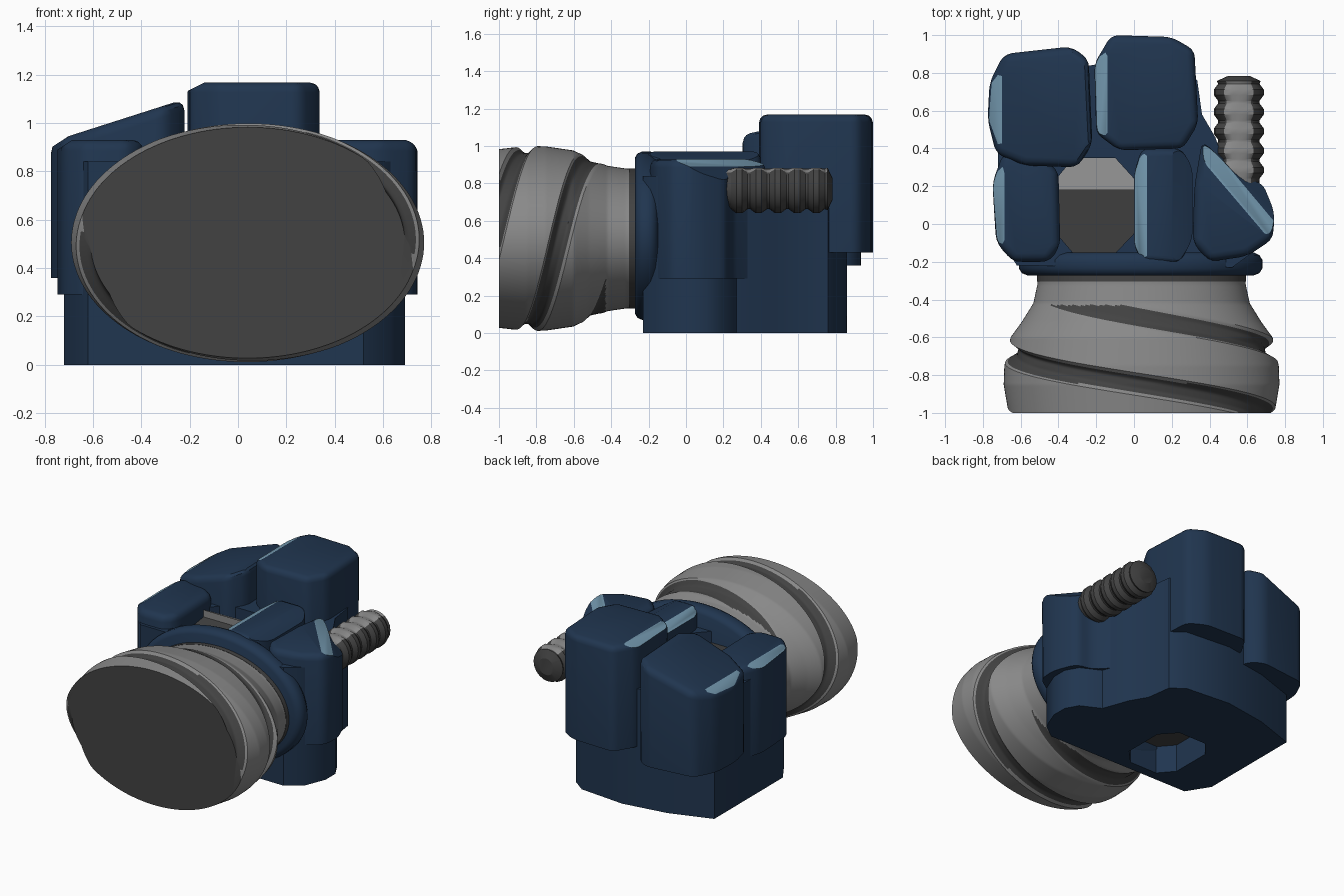
import bpy, bmesh, math
from mathutils import Vector

if "Cube" in bpy.data.objects:
    bpy.data.objects.remove(bpy.data.objects["Cube"])


def material(name, rgb):
    m = bpy.data.materials.new(name)
    m.diffuse_color = (*rgb, 1)
    m.use_nodes = True
    m.node_tree.nodes["Principled BSDF"].inputs["Base Color"].default_value = m.diffuse_color
    return m


BLUE = material("navy blue", (0.0145, 0.036, 0.079))
PALE = material("pale blue", (0.17, 0.31, 0.42))
GREY = material("mid grey", (0.25, 0.25, 0.25))
DARK = material("dark grey", (0.055, 0.055, 0.055))


def finish(bm, name, mats, angle=35):
    bmesh.ops.recalc_face_normals(bm, faces=bm.faces)
    me = bpy.data.meshes.new(name)
    bm.to_mesh(me)
    bm.free()
    for m in mats:
        me.materials.append(m)
    ob = bpy.data.objects.new(name, me)
    bpy.context.collection.objects.link(ob)
    bpy.ops.object.select_all(action='DESELECT')
    ob.select_set(True)
    bpy.context.view_layer.objects.active = ob
    bpy.ops.object.shade_smooth_by_angle(angle=math.radians(angle))
    return ob


def block(name, outline, z0, top, cuts, round_r=0.045):
    """Rounded prism; cuts are (point, normal, material index) planes."""
    bm = bmesh.new()
    lo = [bm.verts.new((x, y, z0)) for x, y in outline]
    hi = [bm.verts.new((x, y, top(x) if callable(top) else top)) for x, y in outline]
    bm.faces.new(lo)
    bm.faces.new(hi)
    n = len(outline)
    for i in range(n):
        j = (i + 1) % n
        bm.faces.new((lo[i], lo[j], hi[j], hi[i]))
    bmesh.ops.recalc_face_normals(bm, faces=bm.faces)
    low = set(lo)
    edges = [e for e in bm.edges if not (e.verts[0] in low and e.verts[1] in low)]
    bmesh.ops.bevel(bm, geom=edges, offset=round_r, segments=3, profile=0.5,
                    affect='EDGES', clamp_overlap=True)
    for p, nrm, mi in cuts:
        r = bmesh.ops.bisect_plane(bm, geom=bm.verts[:] + bm.edges[:] + bm.faces[:],
                                   plane_co=Vector(p), plane_no=Vector(nrm).normalized(),
                                   clear_outer=True)
        ce = [g for g in r['geom_cut'] if isinstance(g, bmesh.types.BMEdge)]
        for f in bmesh.ops.holes_fill(bm, edges=ce, sides=0)['faces']:
            f.material_index = mi
    return finish(bm, name, [BLUE, PALE], 30)


def lathe(name, rows, n, cx, cz, a, b, mats, radius=None, pick=None, angle=35, lead=0):
    """Elliptical turning around y; rows are (y, scale). With a lead the rows
    become a helix that is clipped to the span of the rows and welded."""
    bm = bmesh.new()
    y_min, y_max = min(r[0] for r in rows), max(r[0] for r in rows)
    if lead:
        step = abs(rows[1][0] - rows[0][0])
        rows = rows + [(y_max + step * (i + 1), 1) for i in range(round(lead / step))]
    rings = []
    for y, s in rows:
        ring = []
        for k in range(n + 1):
            t = 2 * math.pi * k / n          # 0 = top, increasing towards +x
            yy = min(y_max, max(y_min, y - lead * k / n))
            f = radius(yy, t, s) if radius else s
            ring.append(bm.verts.new((cx + a * f * math.sin(t), yy, cz + b * f * math.cos(t))))
        rings.append(ring)
    for r0, r1 in zip(rings, rings[1:]):
        for k in range(n):
            bm.faces.new((r0[k], r0[k + 1], r1[k + 1], r1[k]))
    bmesh.ops.remove_doubles(bm, verts=bm.verts, dist=0.0004)
    bmesh.ops.holes_fill(bm, edges=[e for e in bm.edges if e.is_boundary], sides=0)
    if pick:
        for f in bm.faces:
            f.material_index = pick(f)
    return finish(bm, name, mats, angle)


# Core body: tall prism with an octagonal opening through it
outer = [(-0.72, -0.06), (-0.62, -0.22), (0.52, -0.23), (0.63, -0.15), (0.69, 0.0),
         (0.69, 0.11), (0.64, 0.2), (0.5, 0.27), (0.43, 0.46), (0.36, 0.58),
         (0.335, 0.76), (0.24, 0.83), (-0.1, 0.86), (-0.42, 0.81), (-0.72, 0.71)]
hole = [(-0.41, -0.05), (-0.32, -0.155), (-0.1, -0.155), (0.0, -0.05),
        (0.0, 0.24), (-0.1, 0.35), (-0.32, 0.35), (-0.41, 0.24)]


def prism_with_hole(name, outer, hole, z0, z1):
    bm = bmesh.new()
    edges = []
    for loop in (outer, hole):
        vs = [bm.verts.new((x, y, z0)) for x, y in loop]
        edges += [bm.edges.new((vs[i], vs[(i + 1) % len(vs)])) for i in range(len(vs))]
    bmesh.ops.triangle_fill(bm, edges=edges, use_beauty=True)
    r = bmesh.ops.extrude_face_region(bm, geom=bm.faces[:], use_keep_orig=True)
    up = [g for g in r['geom'] if isinstance(g, bmesh.types.BMVert)]
    bmesh.ops.translate(bm, verts=up, vec=(0, 0, z1 - z0))
    return finish(bm, name, [BLUE])


prism_with_hole("core_body", outer, hole, 0.0, 0.84)

# Armour blocks, each with a pale worn edge
block("back_left_block",
      [(-0.69, 0.9), (-0.33, 0.94), (-0.24, 0.87), (-0.22, 0.42), (-0.3, 0.3),
       (-0.58, 0.31), (-0.73, 0.37), (-0.775, 0.55), (-0.765, 0.75)],
      0.36, lambda x: 0.93 + (x + 0.75) * 0.32,
      [((-0.70, 0, 0.946), (-0.55, 0, 0.85), 1)])
block("back_right_block",
      [(-0.12, 1.0), (0.2, 0.99), (0.32, 0.92), (0.34, 0.53), (0.26, 0.4),
       (-0.08, 0.39), (-0.2, 0.48), (-0.21, 0.85)],
      0.43, 1.167, [((-0.14, 0, 1.167), (-0.45, 0, 0.9), 1)], 0.04)
block("front_left_block",
      [(-0.69, 0.38), (-0.5, 0.36), (-0.4, 0.28), (-0.39, -0.12), (-0.45, -0.2),
       (-0.64, -0.2), (-0.73, -0.1), (-0.75, 0.22)],
      0.29, 0.93, [((-0.685, 0, 0.93), (-0.55, 0, 0.85), 1)])
block("front_middle_block",
      [(0.04, 0.4), (0.25, 0.4), (0.31, 0.3), (0.31, -0.08), (0.24, -0.21),
       (0.05, -0.21), (0.0, -0.12), (0.0, 0.27)],
      0.29, 0.97, [((0.2, 0, 0.97), (0.5, 0, 1), 0), ((0.07, 0, 0.97), (-0.45, 0, 0.9), 1)], 0.04)
block("front_right_block",
      [(0.36, 0.44), (0.44, 0.37), (0.56, 0.24), (0.68, 0.22), (0.745, 0.06),
       (0.735, -0.08), (0.6, -0.17), (0.4, -0.2), (0.31, -0.1), (0.32, 0.2)],
      0.29, 0.93, [((0.7, -0.06, 0.93), (0.34, 0.29, 0.9), 1),
                   ((0.75, -0.02, 0.905), (0.52, 0.44, 0.73), 0)])


# Plug inside the opening: dark seat and a light face sloping to the back
def plug(name, y0, y1, za, zb, mat):
    bm = bmesh.new()
    vs = [bm.verts.new((x, y, zz)) for y, z in ((y0, za), (y1, zb))
          for x in (-0.41, 0.0) for zz in (0.2, z)]
    bmesh.ops.convex_hull(bm, input=vs)
    return finish(bm, name, [mat])


plug("plug_seat", -0.155, 0.18, 0.76, 0.8, DARK)
plug("plug_back", 0.18, 0.35, 0.85, 0.76, GREY)

# Collar ring between body and tail, with a dark band behind it
lathe("collar", [(-0.15, 0.93), (-0.165, 0.975), (-0.19, 1.0), (-0.235, 1.0),
                 (-0.26, 0.975), (-0.272, 0.93)],
      64, 0.035, 0.52, 0.645, 0.45, [BLUE], angle=50)
lathe("neck_band", [(-0.305, 0.758), (-0.22, 0.758)], 96, 0.04, 0.505, 0.73, 0.495, [DARK])

# Tail: swelling oval with a two-start spiral groove
PROFILE = [(-1.0, 0.965), (-0.85, 1.0), (-0.75, 0.995), (-0.6, 0.95), (-0.52, 0.87),
           (-0.42, 0.785), (-0.32, 0.755), (-0.2, 0.75)]
LEAD = 0.72


def swell(y):
    for (ya, sa), (yb, sb) in zip(PROFILE, PROFILE[1:]):
        if y <= yb:
            return sa + (sb - sa) * (y - ya) / (yb - ya)
    return PROFILE[-1][1]


def groove(y, t):
    """Distance along y from the nearest groove centre."""
    g = y + 0.492 + LEAD * t / (2 * math.pi)
    return (g + LEAD / 4) % (LEAD / 2) - LEAD / 4


def tail_radius(y, t, s):
    fade = min(1, max(0, (-0.43 - y) / 0.2))
    return swell(y) - 0.075 * fade * min(1, max(0, (0.06 - abs(groove(y, t))) / 0.035))


def tail_colour(f):
    if len(f.verts) > 4:
        return 1
    c = f.calc_center_median()
    t = math.atan2((c.x - 0.04) / 0.73, (c.z - 0.505) / 0.495)
    return int(c.y < -0.43 and abs(groove(c.y, t)) < 0.048)


lathe("spiral_tail", [(-1 + 0.008 * i, 1) for i in range(101)],
      128, 0.04, 0.505, 0.73, 0.495, [GREY, DARK], tail_radius, tail_colour, lead=LEAD)

# Threaded bolt with a light flat strip along its top
rows = [(0.16, 0.8)]
for i in range(5):
    y = 0.24 + i * 0.103
    rows += [(y, 0.83), (y + 0.03, 1.0), (y + 0.06, 1.0), (y + 0.09, 0.83)]
rows += [(0.757, 0.88), (0.783, 0.45)]


def bolt_radius(y, t, s):
    return min(s, 0.87 / math.cos(t)) if math.cos(t) > 0.5 else s


lathe("threaded_bolt", rows, 20, 0.555, 0.77, 0.132, 0.13, [DARK, GREY], bolt_radius,
      pick=lambda f: int(len(f.verts) == 4 and abs(f.calc_center_median().x - 0.555) < 0.075
                         and f.calc_center_median().z > 0.8 and f.calc_center_median().y < 0.75),
      angle=25)
